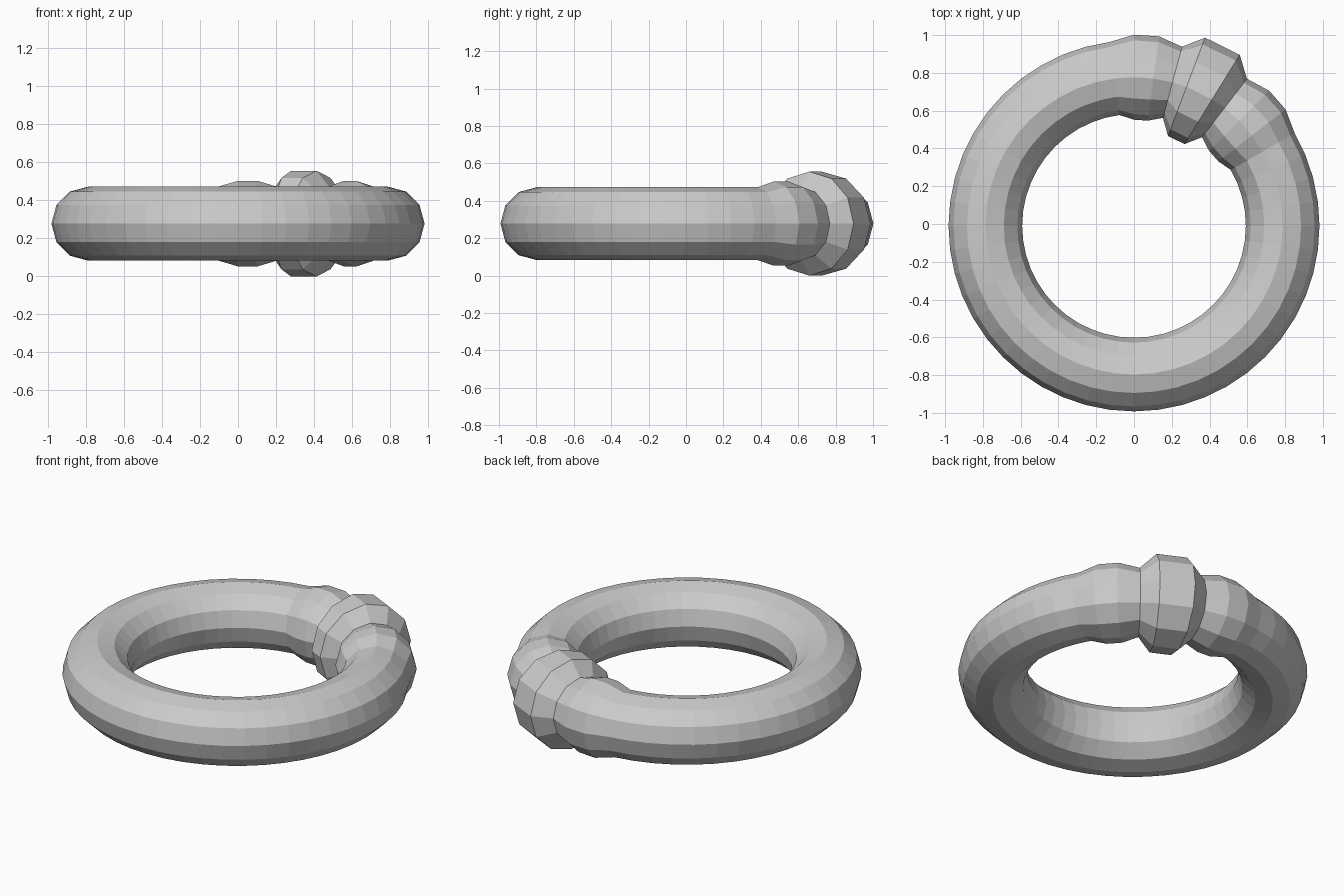
import bpy, bmesh, math

if "Cube" in bpy.data.objects:
    bpy.data.objects.remove(bpy.data.objects["Cube"])

SEGMENTS, SIDES = 48, 12
RING_R, TUBE_R = 0.787, 0.195
CY, CZ = -0.01, 0.278

# Tube sections: angle around the ring -> tube radius
sections = {i * 7.5: TUBE_R for i in range(SEGMENTS)}
for a in (67.5, 60.0):                 # replaced by the wider collar rims
    del sections[a]
sections.update({90.0: 0.225, 82.5: 0.225,      # swelling on one side
                 69.3: 0.278, 58.3: 0.278,      # collar rims
                 45.0: 0.225, 37.5: 0.225})     # swelling on the other side

# Ring: twelve-sided section swept round a closed circle
bm = bmesh.new()
loops = []
for a in sorted(sections):
    r, t = sections[a], math.radians(a)
    loop = []
    for k in range(SIDES):
        p = 2 * math.pi * k / SIDES
        d = RING_R + r * math.cos(p)
        loop.append(bm.verts.new((d * math.cos(t), CY + d * math.sin(t), CZ + r * math.sin(p))))
    loops.append(loop)
for i, a in enumerate(loops):
    b = loops[(i + 1) % len(loops)]
    for k in range(SIDES):
        n = (k + 1) % SIDES
        bm.faces.new((a[k], b[k], b[n], a[n]))
bmesh.ops.recalc_face_normals(bm, faces=bm.faces)

mesh = bpy.data.meshes.new("ring_with_collar")
bm.to_mesh(mesh)
bm.free()
bpy.context.collection.objects.link(bpy.data.objects.new("ring_with_collar", mesh))
